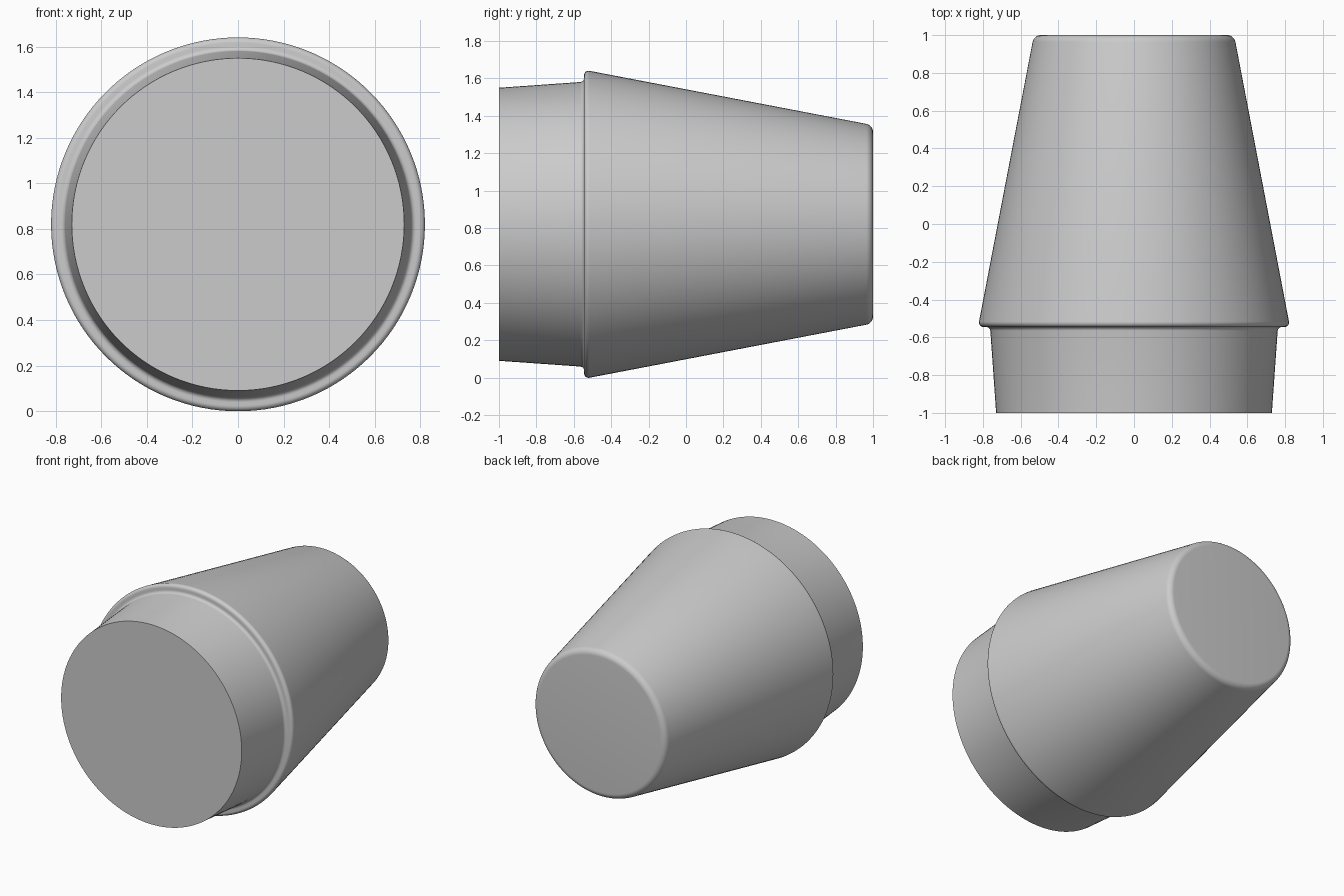
import bpy, bmesh, math
from mathutils import Vector, Matrix

cube = bpy.data.objects.get("Cube")
if cube:
    bpy.data.objects.remove(cube)

RADIUS = 0.82
SEGMENTS = 128

grey = bpy.data.materials.new("plain grey")
grey.use_nodes = True
colour = (0.6, 0.6, 0.6, 1)
grey.diffuse_color = colour
grey.node_tree.nodes["Principled BSDF"].inputs["Base Color"].default_value = colour


def round_corner(before, corner, after, radius, steps=8):
    """Points of an arc that rounds the corner of a profile."""
    p, a, b = Vector(corner), Vector(before), Vector(after)
    u, v = (a - p).normalized(), (b - p).normalized()
    half = u.angle(v) / 2
    start = p + u * (radius / math.tan(half))
    centre = p + (u + v).normalized() * (radius / math.sin(half))
    turn = (start - centre).angle_signed(p + v * (radius / math.tan(half)) - centre)
    return [centre + Matrix.Rotation(-turn * i / steps, 2) @ (start - centre)
            for i in range(steps + 1)]


# Profile of the tapered plug as (radius, y) with a rounding for each corner
corners = [((0, -1), 0), ((0.73, -1), 0), ((0.762, -0.545), 0.022),
           ((0.826, -0.545), 0.024), ((0.53, 1), 0.045), ((0, 1), 0)]
profile = []
for i, (point, rounding) in enumerate(corners):
    if rounding:
        profile += round_corner(corners[i - 1][0], point, corners[i + 1][0], rounding)
    else:
        profile.append(Vector(point))

# Lathe the profile around the front-to-back axis
bm = bmesh.new()
verts = [bm.verts.new((p.x, p.y, 0)) for p in profile]
edges = [bm.edges.new(pair) for pair in zip(verts, verts[1:])]
bmesh.ops.spin(bm, geom=verts + edges, cent=(0, 0, 0), axis=(0, 1, 0),
               angle=math.tau, steps=SEGMENTS, use_duplicate=False)
bmesh.ops.remove_doubles(bm, verts=bm.verts, dist=0.0001)
bmesh.ops.recalc_face_normals(bm, faces=bm.faces)
bmesh.ops.translate(bm, verts=bm.verts, vec=(0, 0, RADIUS))

mesh = bpy.data.meshes.new("tapered_plug")
bm.to_mesh(mesh)
bm.free()
mesh.materials.append(grey)
plug = bpy.data.objects.new("tapered_plug", mesh)
bpy.context.collection.objects.link(plug)

# Smooth sides with crisp end rims
bpy.context.view_layer.objects.active = plug
plug.select_set(True)
bpy.ops.object.shade_smooth_by_angle(angle=math.radians(35))
